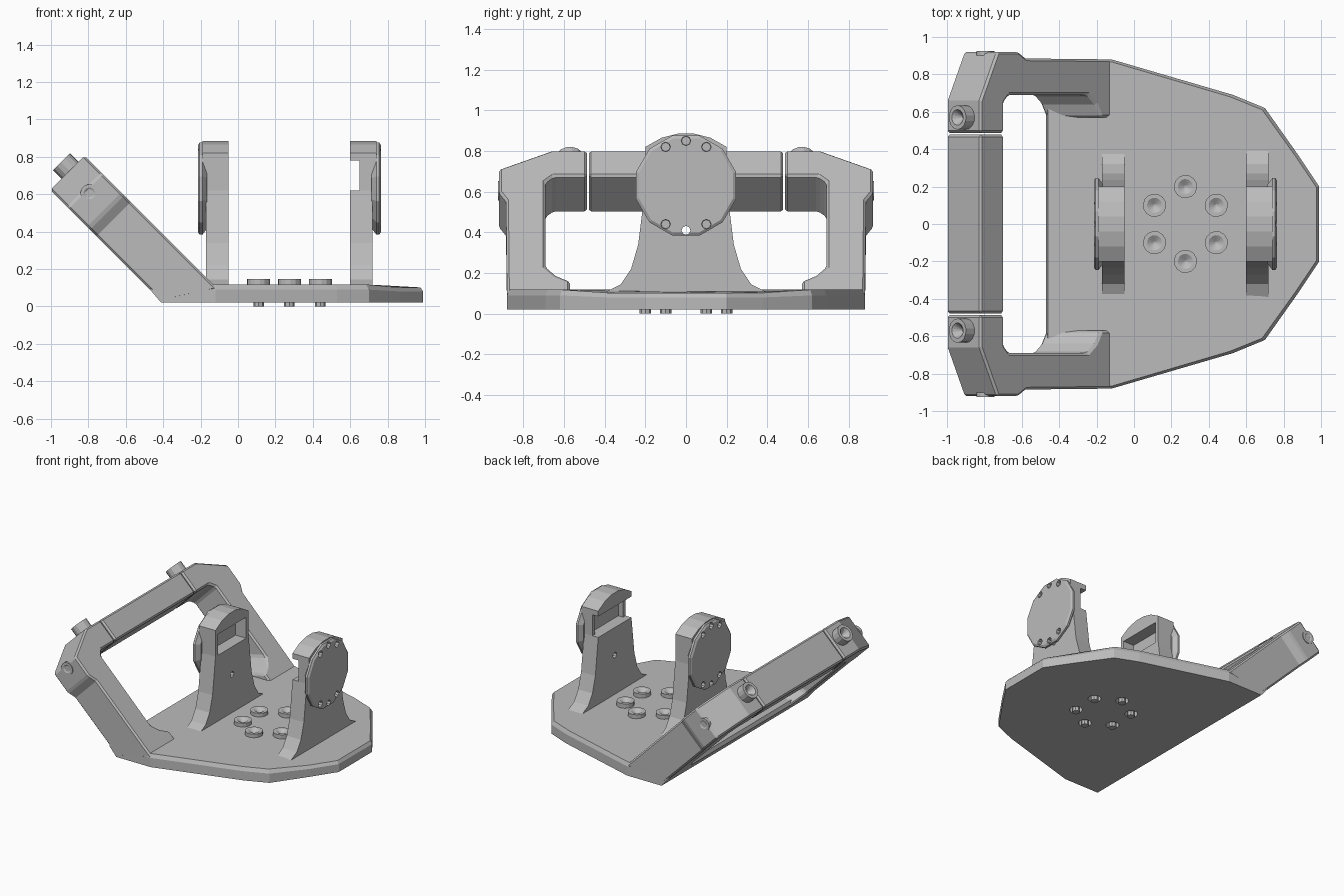
import bpy, bmesh
from math import pi, sin, cos, sqrt
from mathutils import Vector

if "Cube" in bpy.data.objects:
    bpy.data.objects.remove(bpy.data.objects["Cube"])

grey = bpy.data.materials.new("plain_grey")
grey.use_nodes = True
grey.diffuse_color = (0.5, 0.5, 0.5, 1)
grey.node_tree.nodes["Principled BSDF"].inputs["Base Color"].default_value = (0.5, 0.5, 0.5, 1)


def loft(name, loops, bevel=0):
    """Skin a stack of equal-length loops and cap both ends."""
    bm = bmesh.new()
    rings = [[bm.verts.new(p) for p in loop] for loop in loops]
    n = len(rings[0])
    for a, b in zip(rings, rings[1:]):
        for i in range(n):
            j = (i + 1) % n
            bm.faces.new((a[i], a[j], b[j], b[i]))
    bm.faces.new(rings[0])
    bm.faces.new(rings[-1])
    bmesh.ops.recalc_face_normals(bm, faces=bm.faces)
    mesh = bpy.data.meshes.new(name)
    bm.to_mesh(mesh)
    bm.free()
    mesh.materials.append(grey)
    obj = bpy.data.objects.new(name, mesh)
    bpy.context.collection.objects.link(obj)
    if bevel:
        mod = obj.modifiers.new("soft_edges", "BEVEL")
        mod.width = bevel
        mod.segments = 1
    return obj


def lathe(name, base, axis, rings, sides=14):
    """Turned part: rings are (radius, distance along axis)."""
    axis = Vector(axis).normalized()
    u = axis.orthogonal().normalized()
    v = axis.cross(u)
    angles = [2 * pi * i / sides for i in range(sides)]
    return loft(name, [[Vector(base) + axis * h + (u * cos(a) + v * sin(a)) * r
                        for a in angles] for r, h in rings])


def bolt(name, base, axis, r, h):
    """Round bolt head with a tapered socket."""
    return lathe(name, base, axis, [(r, 0), (r, h), (r * 0.65, h), (r * 0.1, h * 0.4)])


def cut(targets, cutter):
    for obj in targets:
        mod = obj.modifiers.new("hole", "BOOLEAN")
        mod.operation = "DIFFERENCE"
        mod.solver = "EXACT"
        mod.object = cutter
        bpy.context.view_layer.objects.active = obj
        bpy.ops.object.modifier_apply(modifier=mod.name)
    bpy.data.objects.remove(cutter)


def both_sides(half):
    """Close a half outline by mirroring its second coordinate."""
    return half + [(a, -b) for a, b in reversed(half)]


# Floor plate with a tapered nose and an undercut rear edge
outline = [(-0.12, 0.88), (0.53, 0.69), (0.70, 0.62), (0.87, 0.38), (0.99, 0.20)]


def plate_loop(rear, z, nose_z, inset):
    pts = both_sides([(rear, 0.88)] + outline)
    return [(x - (inset if x > 0.5 else 0), y * (1 - inset), nose_z if x > 0.8 else z)
            for x, y in pts]


plate = loft("floor_plate", [plate_loop(-0.41, 0.02, 0.02, 0.0),
                             plate_loop(-0.47, 0.09, 0.08, 0.0),
                             plate_loop(-0.46, 0.118, 0.102, 0.015)])

# Hexagon of bolts in the plate, with sockets below
for x, y in [(0.11, 0.1), (0.275, 0.2), (0.44, 0.1)]:
    for s in (1, -1):
        bolt("floor_bolt", (x, s * y, 0.11), (0, 0, 1), 0.062, 0.036)
        cut([plate], lathe("socket_cutter", (x, s * y, -0.02), (0, 0, 1),
                           [(0.045, 0), (0.045, 0.08)]))
        lathe("bolt_end", (x, s * y, 0), (0, 0, 1), [(0.028, 0), (0.028, 0.09)], 8)

# Sloping frame: s runs up the slope, n is across its thickness
LOW, HIGH = -0.27, -0.01


def ramp(s, y, n):
    return ((n - s) / sqrt(2), y, (n + s) / sqrt(2))


# (s, y) plan of one arm with its corner block; the first points form the foot
foot = [(0.304, 0.88), (0.304, 0.57), (0.40, 0.57), (0.44, 0.64), (0.50, 0.69)]
upper = [(0.93, 0.69), (0.97, 0.65), (0.97, 0.487), (1.15, 0.487), (1.15, 0.66),
         (1.02, 0.92), (0.86, 0.92), (0.80, 0.885)]
for side, word in ((1, "left"), (-1, "right")):
    lower_loop = [ramp(s, y * side, LOW) for s, y in foot + upper]
    upper_loop = ([ramp(s - 0.165, y * side, HIGH) for s, y in foot]
                  + [ramp(s, y * side, HIGH) for s, y in upper])
    loft(word + "_arm", [lower_loop, upper_loop], 0.012)
    bolt(word + "_end_knob", ramp(1.14, 0.57 * side, -0.12), (-1, 0, 1), 0.065, 0.075)
    bolt(word + "_side_bolt", ramp(0.99, 0.90 * side, -0.134), (0, side, 0), 0.048, 0.025)

# Cross bar between the corner blocks
bar = [(0.97, LOW), (1.15, LOW), (1.15, HIGH), (0.97, HIGH)]
loft("cross_bar", [[ramp(s, y, n) for s, n in bar] for y in (-0.478, 0.478)], 0.012)

# Two uprights, each with a flared foot, hood, pocket walls and round outer flange
flare = [(0.11, 0.39), (0.145, 0.32), (0.22, 0.27), (0.34, 0.235), (0.62, 0.20)]
arch = [(0.60, 0.20), (0.82, 0.20), (0.865, 0.12), (0.885, 0.04)]
hood = [(0.78, 0.20), (0.82, 0.20), (0.865, 0.12), (0.885, 0.04)]
wall = [(0.60, 0.20), (0.80, 0.20), (0.80, 0.17), (0.60, 0.17)]

for word, x0, out, wall_start in (("left", 0.60, 1, 0.05), ("right", -0.05, -1, 0)):
    def slab(part, pts, d0, d1):
        return loft(word + "_" + part, [[(x0 + out * d, y, z) for z, y in pts]
                                        for d in (d0, d1)])

    foot_slab = slab("upright", both_sides(flare), 0, 0.12)
    slab("upright_back", both_sides(arch), 0.09, 0.14)
    slab("upright_hood", both_sides(hood), 0, 0.14)
    for s in (1, -1):
        slab("pocket_wall", [(z, y * s) for z, y in wall], wall_start, 0.12)
    flange = lathe(word + "_flange", (x0 + out * 0.115, 0, 0.63), (out, 0, 0),
                   [(0.22, 0), (0.255, 0.025), (0.255, 0.04), (0.24, 0.05)], 12)
    # Ring of small holes, the lowest running right through
    for y, z in [(0.1, 0.44), (-0.1, 0.44), (0.1, 0.82), (-0.1, 0.82), (0, 0.85)]:
        cut([flange], lathe("hole_cutter", (x0 + out * 0.14, y, z), (out, 0, 0),
                            [(0.022, 0), (0.026, 0.06)], 8))
    cut([flange, foot_slab], lathe("hole_cutter", (x0 - out * 0.05, 0, 0.41), (out, 0, 0),
                                   [(0.022, 0), (0.022, 0.3)], 8))
